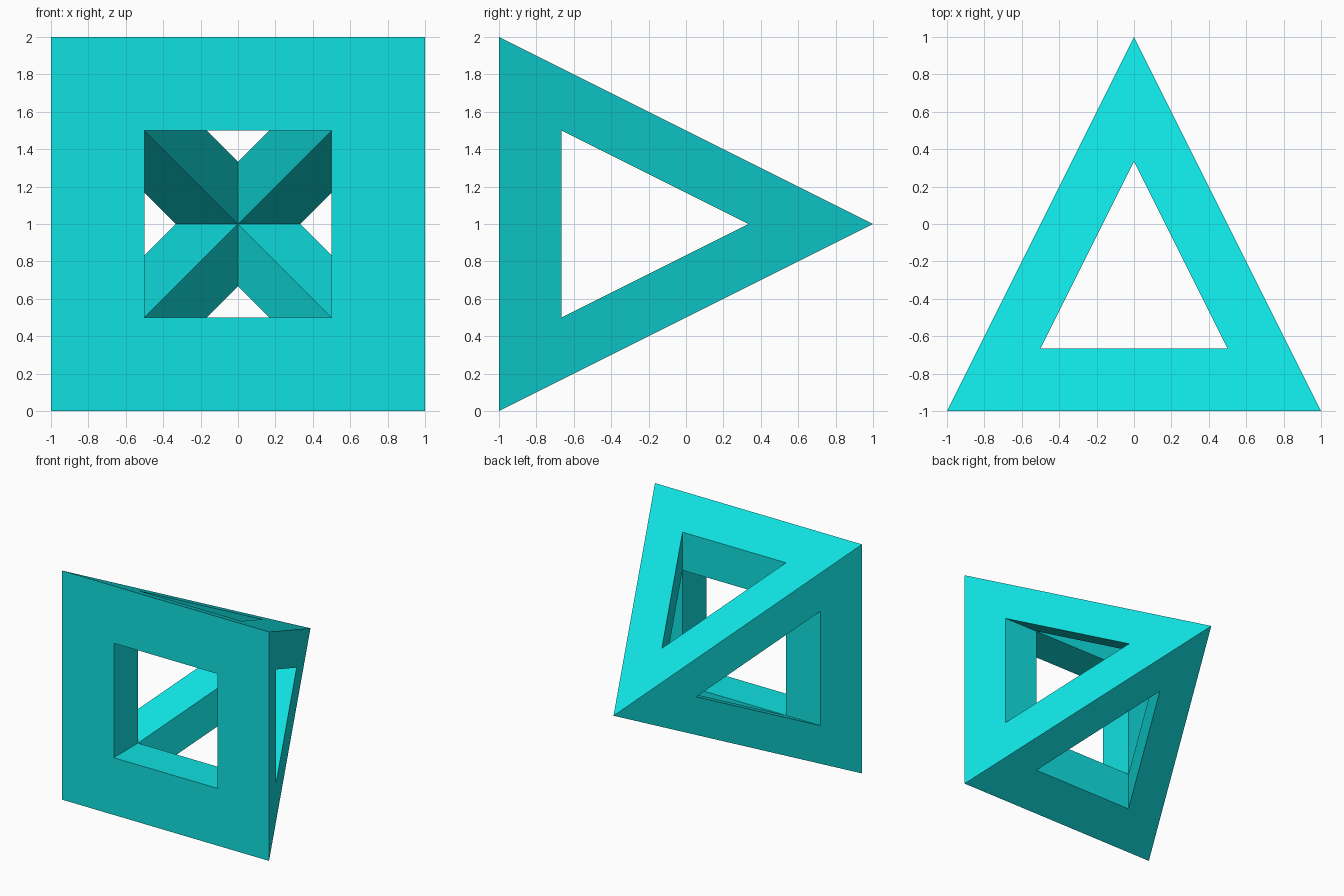
import bpy, bmesh, math
from mathutils import Matrix, Vector

if "Cube" in bpy.data.objects:
    bpy.data.objects.remove(bpy.data.objects["Cube"])

cyan = bpy.data.materials.new("bright cyan")
cyan.diffuse_color = (0.005, 0.75, 0.75, 1.0)
cyan.use_nodes = True
cyan.node_tree.nodes["Principled BSDF"].inputs["Base Color"].default_value = cyan.diffuse_color

T = 1 / 3
bm = bmesh.new()


def ring_between(outer, inner, rot):
    """Quads joining two matching closed outlines."""
    n = len(outer)
    for i in range(n):
        j = (i + 1) % n
        quad(rot, outer[i], outer[j], inner[j], inner[i])


def quad(rot, *pts):
    bm.faces.new([bm.verts.new(rot @ Vector(p)) for p in pts])


# One quarter of the hollow pyramid (its top side), turned four times about the y axis
outer_tri = [(-1, -1, 1), (1, -1, 1), (0, 1, 0)]
hole_tri = [(-0.5, -2 * T, 0.5 + T), (0.5, -2 * T, 0.5 + T), (0, T, T)]
inner_tri = [(-0.5, -2 * T, 0.5), (0.5, -2 * T, 0.5), (0, T, 0)]

for k in range(4):
    rot = Matrix.Rotation(k * math.pi / 2, 3, 'Y')
    # sloping side with its triangular opening, and the walls of that opening
    ring_between(outer_tri, hole_tri, rot)
    ring_between(hole_tri, inner_tri, rot)
    # strip of the square front, and the wall of the square opening
    quad(rot, (-1, -1, 1), (1, -1, 1), (0.5, -1, 0.5), (-0.5, -1, 0.5))
    quad(rot, (-0.5, -1, 0.5), (0.5, -1, 0.5), (0.5, -2 * T, 0.5), (-0.5, -2 * T, 0.5))

bmesh.ops.remove_doubles(bm, verts=bm.verts, dist=1e-4)
bmesh.ops.recalc_face_normals(bm, faces=bm.faces)
bmesh.ops.translate(bm, verts=bm.verts, vec=(0, 0, 1))

mesh = bpy.data.meshes.new("pyramid_frame")
bm.to_mesh(mesh)
bm.free()
mesh.materials.append(cyan)
bpy.context.collection.objects.link(bpy.data.objects.new("pyramid_frame", mesh))
